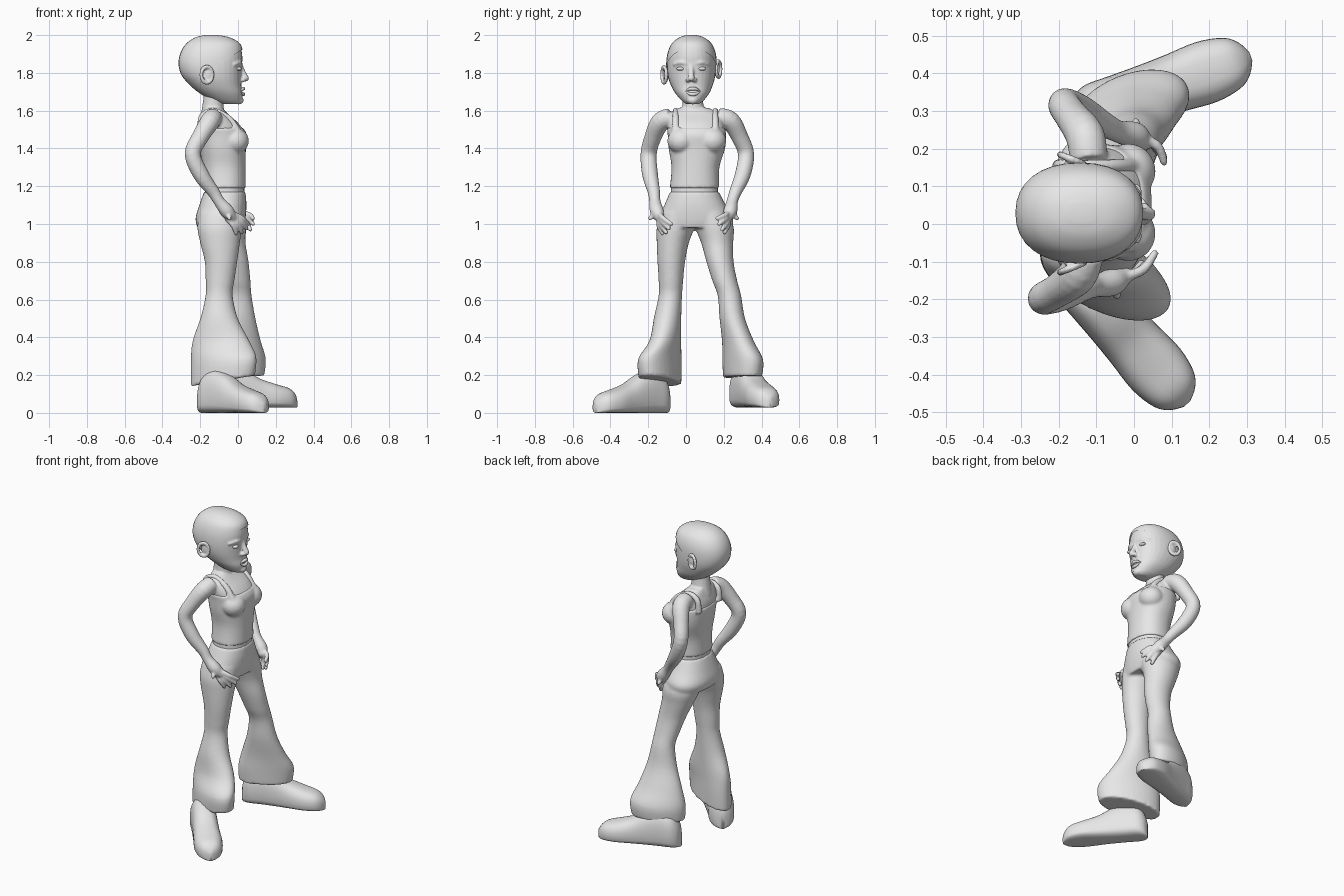
import bpy, bmesh, math
from mathutils import Vector, Matrix

if "Cube" in bpy.data.objects:
    bpy.data.objects.remove(bpy.data.objects["Cube"])

grey = bpy.data.materials.new("matte grey")
grey.diffuse_color = (0.8, 0.8, 0.8, 1)
grey.use_nodes = True
grey.node_tree.nodes["Principled BSDF"].inputs["Base Color"].default_value = grey.diffuse_color


def smooth_rows(rows, n=4):
    """Catmull-Rom interpolation of rows of numbers."""
    out = []
    for i in range(len(rows) - 1):
        p = [rows[max(i - 1, 0)], rows[i], rows[i + 1], rows[min(i + 2, len(rows) - 1)]]
        for k in range(n):
            t = k / n
            out.append([0.5 * (2 * b + (c - a) * t + (2 * a - 5 * b + 4 * c - d) * t * t
                               + (3 * b - a - 3 * c + d) * t ** 3) for a, b, c, d in zip(*p)])
    return out + [list(rows[-1])]


def spow(v, e):
    return math.copysign(abs(v) ** e, v)


def angles(n):
    return [2 * math.pi * i / n for i in range(n)]


def add_loft(bm, rings):
    """Skin closed rings and cap both ends."""
    vs = [[bm.verts.new(p) for p in r] for r in rings]
    n = len(vs[0])
    faces = [bm.faces.new((a[i], a[(i + 1) % n], b[(i + 1) % n], b[i]))
             for a, b in zip(vs, vs[1:]) for i in range(n)]
    faces += [bm.faces.new(vs[0][::-1]), bm.faces.new(vs[-1])]
    bmesh.ops.recalc_face_normals(bm, faces=faces)


def add_box_rings(bm, rows, grow=0.0, n=32, e=0.9):
    """Stacked rounded outlines: z, x0, x1, y0, y1."""
    add_loft(bm, [[((x0 + x1) / 2 + ((x1 - x0) / 2 + grow) * spow(math.cos(a), e),
                    (y0 + y1) / 2 + ((y1 - y0) / 2 + grow) * spow(math.sin(a), e), z)
                   for a in angles(n)] for z, x0, x1, y0, y1 in smooth_rows(rows)])


def add_leg(bm, rows):
    """Stacked turned ellipses: z, cx, cy, a, b, yaw degrees, tilt."""
    rings = []
    for z, cx, cy, ra, rb, yaw, tilt in smooth_rows(rows):
        m = Matrix.Rotation(math.radians(yaw), 3, 'Z')
        ring = []
        for a in angles(32):
            p = m @ Vector((ra * math.cos(a), rb * math.sin(a), 0))
            ring.append((cx + p.x, cy + p.y, z + tilt * p.x))
        rings.append(ring)
    add_loft(bm, rings)


def add_tube(bm, rows, n=16):
    """Round limb along x, y, z, radius with rounded end."""
    rows = smooth_rows(rows)
    pts = [Vector(r[:3]) for r in rows]
    tip = (pts[-1] - pts[-2]).normalized()
    r_end = rows[-1][3]
    for s in (0.5, 0.85, 0.98):
        pts.append(Vector(rows[-1][:3]) + tip * r_end * s)
    radii = [r[3] for r in rows] + [r_end * k for k in (0.87, 0.53, 0.2)]
    rings = []
    for i, (p, r) in enumerate(zip(pts, radii)):
        t = pts[min(i + 1, len(pts) - 1)] - pts[max(i - 1, 0)]
        q = Vector((0, 0, -1)).rotation_difference(t)
        rings.append([p + q @ Vector((r * math.cos(a), r * math.sin(a), 0)) for a in angles(n)])
    add_loft(bm, rings)


def add_ball(bm, c, r, rot=None):
    m = Matrix.Translation(c) @ (rot or Matrix()) @ Matrix.Diagonal((*r, 1))
    bmesh.ops.create_uvsphere(bm, u_segments=20, v_segments=12, radius=1, matrix=m)


def finish(name, bm, voxel=0, relax=4):
    me = bpy.data.meshes.new(name)
    bm.to_mesh(me)
    bm.free()
    me.materials.append(grey)
    me.shade_smooth()
    ob = bpy.data.objects.new(name, me)
    bpy.context.collection.objects.link(ob)
    if voxel:
        r = ob.modifiers.new("blend", 'REMESH')
        r.mode, r.voxel_size, r.use_smooth_shade = 'VOXEL', voxel, True
        s = ob.modifiers.new("relax", 'SMOOTH')
        s.factor, s.iterations = 0.5, relax
    return ob


# Flared trousers: pelvis and two legs blended together
bm = bmesh.new()
add_box_rings(bm, [(1.17, -.18, .04, -.085, .175), (1.10, -.205, .045, -.115, .21),
                   (1.03, -.225, .04, -.145, .25), (.98, -.215, .03, -.14, .24)])
add_leg(bm, [(1.06, -.09, -.04, .115, .095, 0, 0), (.98, -.097, -.055, .118, .1, 0, 0),
             (.90, -.095, -.07, .105, .085, 0, 0), (.80, -.09, -.078, .086, .073, 0, 0),
             (.70, -.095, -.08, .076, .065, 0, 0), (.62, -.10, -.083, .072, .062, 0, 0),
             (.50, -.10, -.098, .1, .072, -8, 0), (.38, -.09, -.11, .155, .077, -15, 0),
             (.28, -.076, -.138, .187, .092, -25, .08), (.17, -.08, -.138, .183, .092, -25, .17)])
add_leg(bm, [(1.06, -.08, .12, .115, .105, 0, 0), (.98, -.075, .15, .115, .103, 0, 0),
             (.90, -.06, .165, .1, .085, 0, 0), (.80, -.03, .18, .086, .072, 0, 0),
             (.70, -.01, .205, .076, .066, 0, 0), (.62, 0, .23, .072, .062, 0, 0),
             (.50, 0, .245, .093, .067, 8, 0), (.38, -.008, .275, .132, .08, 15, 0),
             (.28, -.01, .30, .165, .096, 22, .05), (.19, -.012, .30, .16, .09, 22, .05)])
finish("trousers", bm, 0.009)

# Shoes: flat-soled sections from heel to toe (distance, half width, height)
shoe = [(-.077, .015, .09), (-.06, .05, .15), (-.02, .073, .205), (.05, .075, .225),
        (.13, .076, .20), (.21, .079, .155), (.30, .084, .125), (.37, .071, .105),
        (.405, .046, .08), (.424, .012, .05)]
for name, heel, toe, base in (("right_shoe", (-.14, -.16), (.085, -.415), 0.0),
                              ("left_shoe", (-.09, .305), (.225, .415), .028)):
    d = (Vector(toe) - Vector(heel)).normalized()
    rings = []
    for s, w, h in smooth_rows(shoe):
        ring = []
        for a in angles(28):
            c, si = spow(math.cos(a), .7), spow(math.sin(a), .9 if math.sin(a) > 0 else .45)
            ring.append((heel[0] + d.x * s - d.y * w * c, heel[1] + d.y * s + d.x * w * c,
                         base + h * (.4 + (.6 if si > 0 else .4) * si)))
        rings.append(ring)
    bm = bmesh.new()
    add_loft(bm, rings)
    finish(name, bm)

# Body: torso, neck, arms and hands blended together
torso = [(1.15, -.175, .035, -.08, .17), (1.22, -.175, .033, -.078, .168),
         (1.30, -.18, .033, -.07, .17), (1.40, -.195, .035, -.085, .2),
         (1.47, -.205, .04, -.09, .205), (1.53, -.205, .005, -.1, .2),
         (1.58, -.19, -.05, -.095, .185), (1.615, -.18, -.085, -.04, .12)]
bm = bmesh.new()
add_box_rings(bm, torso)
add_tube(bm, [(-.12, .03, 1.78, .055), (-.13, .035, 1.66, .054), (-.135, .04, 1.56, .065)])
arms = {
    "right": ([(-.13, -.08, 1.565, .05), (-.15, -.135, 1.54, .052), (-.20, -.175, 1.46, .045),
               (-.24, -.198, 1.37, .043), (-.195, -.19, 1.26, .042), (-.13, -.17, 1.17, .033),
               (-.10, -.165, 1.12, .03), (-.06, -.155, 1.07, .037), (-.035, -.14, 1.04, .03)],
              [(.055, -.078, 1.0), (.045, -.09, .975), (.02, -.105, .955), (-.01, -.125, .95)],
              (-.045, -.19, 1.03)),
    "left": ([(-.12, .17, 1.565, .05), (-.13, .235, 1.545, .052), (-.165, .285, 1.46, .045),
              (-.185, .318, 1.37, .043), (-.14, .3, 1.26, .042), (-.075, .262, 1.17, .033),
              (-.04, .245, 1.12, .03), (0, .235, 1.07, .037), (.02, .222, 1.045, .03)],
             [(.08, .165, 1.03), (.08, .175, 1.0), (.065, .19, .97), (.035, .205, .955)],
             (.005, .27, 1.03))}
for path, tips, thumb in arms.values():
    add_tube(bm, path)
    palm = Vector(path[-1][:3])
    for i, tip in enumerate(tips):
        tip = Vector(tip)
        root = palm + Vector((.012 - .012 * i, 0, .012 - .008 * i))
        mid = (root + tip) / 2 + Vector((.008, math.copysign(.012, palm.y), .004))
        add_tube(bm, [(*root, .015), (*mid, .0135), (*tip, .011)], 10)
    add_tube(bm, [(*path[-2][:3], .017), (*thumb, .012)], 10)
finish("body", bm, 0.0065, 3)

# Fitted vest with bust and shoulder straps
bm = bmesh.new()
add_box_rings(bm, [(1.19, -.176, .034, -.079, .169)] + torso[2:5] + [(1.51, -.205, .02, -.095, .2)], .007)
for y in (-.025, .14):
    add_ball(bm, (-.015, y, 1.44), (.073, .074, .07))
for y in (-.055, .155):
    add_tube(bm, [(-.2, y, 1.49, .018), (-.19, y, 1.57, .018), (-.13, y, 1.6, .016),
                  (-.05, y, 1.56, .018), (0, y, 1.49, .02)], 12)
finish("vest", bm, 0.008, 4)

# Head: skull tapering to the chin
skull = [(1.634, -.07, .0, .005, .065), (1.65, -.13, .018, -.02, .09),
         (1.69, -.2, .024, -.055, .122), (1.73, -.25, .018, -.078, .14),
         (1.78, -.293, .018, -.095, .154), (1.84, -.31, .022, -.1, .158),
         (1.90, -.3, .022, -.092, .152), (1.95, -.268, .005, -.07, .13),
         (1.982, -.22, -.05, -.03, .09), (1.994, -.17, -.11, .01, .05)]
bm = bmesh.new()
add_box_rings(bm, skull)
# nose bridge, tip and brow ridges
add_tube(bm, [(.008, .027, 1.85, .014), (.022, .027, 1.81, .015), (.04, .027, 1.772, .018)], 12)
for s in (-1, 1):
    add_ball(bm, (.025, .027 + s * .018, 1.763), (.017, .012, .012))
    add_tube(bm, [(.012, .027 + s * .02, 1.848, .011), (.008, .027 + s * .055, 1.855, .011),
                  (-.02, .027 + s * .088, 1.845, .01)], 10)
add_ball(bm, (.005, .035, 1.655), (.025, .03, .022))
finish("head", bm, 0.006, 2)

# Facial details: eyelids, lips, ears
for s, side in ((-1, "right"), (1, "left")):
    bm = bmesh.new()
    add_ball(bm, (.001, .027 + s * .053, 1.822), (.018, .026, .011), Matrix.Rotation(-s * .3, 4, 'Z'))
    finish(side + "_eyelid", bm)
    bm = bmesh.new()
    c = Vector((-.165, .028 + s * .132, 1.805 + s * .015))
    add_ball(bm, c, (.026, .012, .04), Matrix.Rotation(s * .25, 4, 'Z'))
    rim = [c + Vector((.03 * math.cos(a), s * (.012 - .012 * math.cos(a)), .042 * math.sin(a)))
           for a in angles(16)]
    for p in rim:
        add_ball(bm, p, (.011, .01, .012))
    finish(side + "_ear", bm, 0.005, 4)
for name, z, sag in (("upper_lip", 1.714, .006), ("lower_lip", 1.69, -.008)):
    bm = bmesh.new()
    add_tube(bm, [(.012, -.002, 1.703, .003), (.024, .018, z, .008), (.028, .036, z + sag * .4, .01),
                  (.024, .055, z, .008), (.012, .075, 1.703, .003)], 10)
    finish(name, bm)

# Smooth cropped hair cap, cut along a sloping hairline
bm = bmesh.new()
add_box_rings(bm, skull, .005)
bmesh.ops.bisect_plane(bm, geom=bm.verts[:] + bm.edges[:] + bm.faces[:], plane_co=(-.08, 0, 1.85),
                       plane_no=(-.55, 0, .835), clear_inner=True)
bmesh.ops.translate(bm, verts=bm.verts, vec=(0, 0, .006))
finish("hair_cap", bm)
